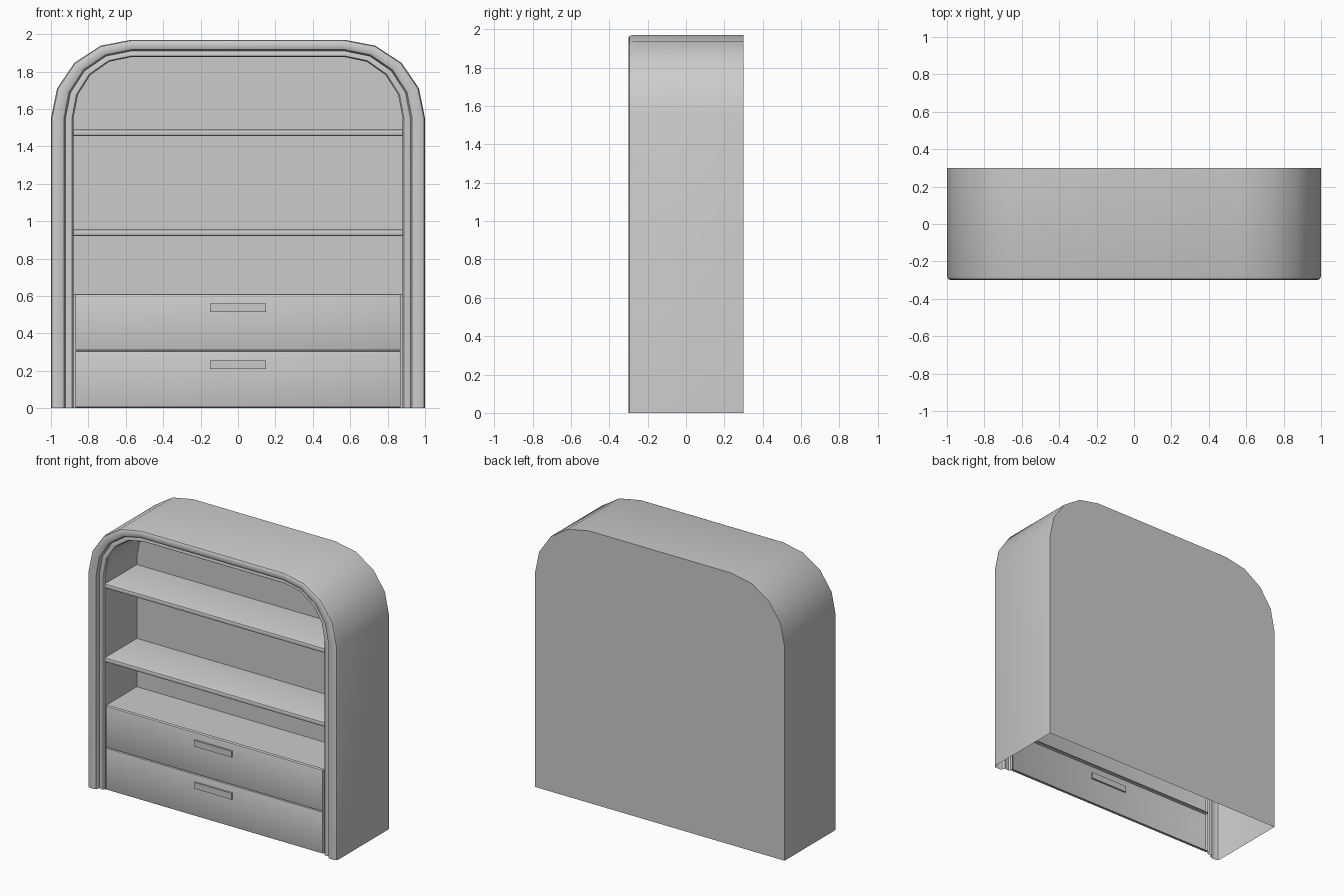
import bpy, bmesh, math

if "Cube" in bpy.data.objects:
    bpy.data.objects.remove(bpy.data.objects["Cube"])


def arch(o, y, base=0.0, segs=4):
    """Arch outline inset by o, drawn at depth y, from left foot to right foot."""
    rx, rz = 0.43 - o, 0.42 - 0.77 * o
    right = [(0.57 + rx * math.cos(a), 1.55 + rz * math.sin(a))
             for a in (math.pi / 2 * i / segs for i in range(segs + 1))]
    half = [(0.57 + rx, base)] + right
    pts = [(-x, z) for x, z in half] + half[::-1]
    return [(x, y, z) for x, z in pts]


def rect(x, y, z0, z1):
    return [(-x, y, z0), (-x, y, z1), (x, y, z1), (x, y, z0)]


def loft(name, rings, closed=False, cap_first=False, cap_last=False):
    """Skin a list of matching outlines into one surface."""
    bm = bmesh.new()
    rows = [[bm.verts.new(p) for p in r] for r in rings]
    n = len(rows[0])
    for a, b in zip(rows, rows[1:]):
        for i in range(n if closed else n - 1):
            j = (i + 1) % n
            bm.faces.new((a[i], a[j], b[j], b[i]))
    if cap_first:
        bm.faces.new(rows[0])
    if cap_last:
        bm.faces.new(rows[-1])
    bmesh.ops.recalc_face_normals(bm, faces=bm.faces)
    return finish(name, bm)


def finish(name, bm):
    me = bpy.data.meshes.new(name)
    bm.to_mesh(me)
    bm.free()
    ob = bpy.data.objects.new(name, me)
    bpy.context.collection.objects.link(ob)
    bpy.ops.object.select_all(action='DESELECT')
    ob.select_set(True)
    bpy.context.view_layer.objects.active = ob
    bpy.ops.object.shade_smooth_by_angle(angle=math.radians(35))
    return ob


def box(name, x, y0, y1, z0, z1):
    return loft(name, [rect(x, y0, z0, z1), rect(x, y1, z0, z1)],
                closed=True, cap_first=True, cap_last=True)


# Outer shell with back panel, rounded bead and stepped inner trim, open underneath
profile = [(0, 0.30), (0, -0.28), (0.006, -0.294), (0.02, -0.30),
           (0.055, -0.30), (0.069, -0.294), (0.075, -0.28), (0.078, -0.27),
           (0.095, -0.275), (0.112, -0.275), (0.12, -0.265), (0.12, -0.24)]
loft("cabinet_shell", [arch(o, y) for o, y in profile], cap_first=True)

# Display niche: inner walls and inner back
loft("niche_lining", [arch(0.12, -0.24, 0.605), arch(0.12, 0.10, 0.605)],
     cap_last=True)

# Niche floor above the drawers
bm = bmesh.new()
bm.faces.new([bm.verts.new(p) for p in
              ((-0.88, -0.26, 0.605), (0.88, -0.26, 0.605),
               (0.88, 0.10, 0.605), (-0.88, 0.10, 0.605))])
finish("niche_floor", bm)

# Shelves with softened front edges
for name, z in (("lower_shelf", 0.92), ("upper_shelf", 1.455)):
    h = 0.035
    loft(name, [rect(0.88, -0.265, z + 0.01, z + h - 0.01),
                rect(0.88, -0.262, z + 0.003, z + h - 0.003),
                rect(0.88, -0.255, z, z + h),
                rect(0.88, 0.10, z, z + h)], closed=True, cap_first=True)

# Drawer fronts (open behind, bevelled rim) and their slim handles
for name, z0 in (("lower_drawer", 0.005), ("upper_drawer", 0.31)):
    z1 = z0 + 0.3
    loft(name + "_front", [rect(0.862, -0.275, z0 + 0.008, z1 - 0.008),
                           rect(0.868, -0.272, z0 + 0.002, z1 - 0.002),
                           rect(0.870, -0.266, z0, z1),
                           rect(0.870, -0.25, z0, z1)],
         closed=True, cap_first=True)
    box(name + "_handle", 0.15, -0.287, -0.262, z1 - 0.095, z1 - 0.05)
